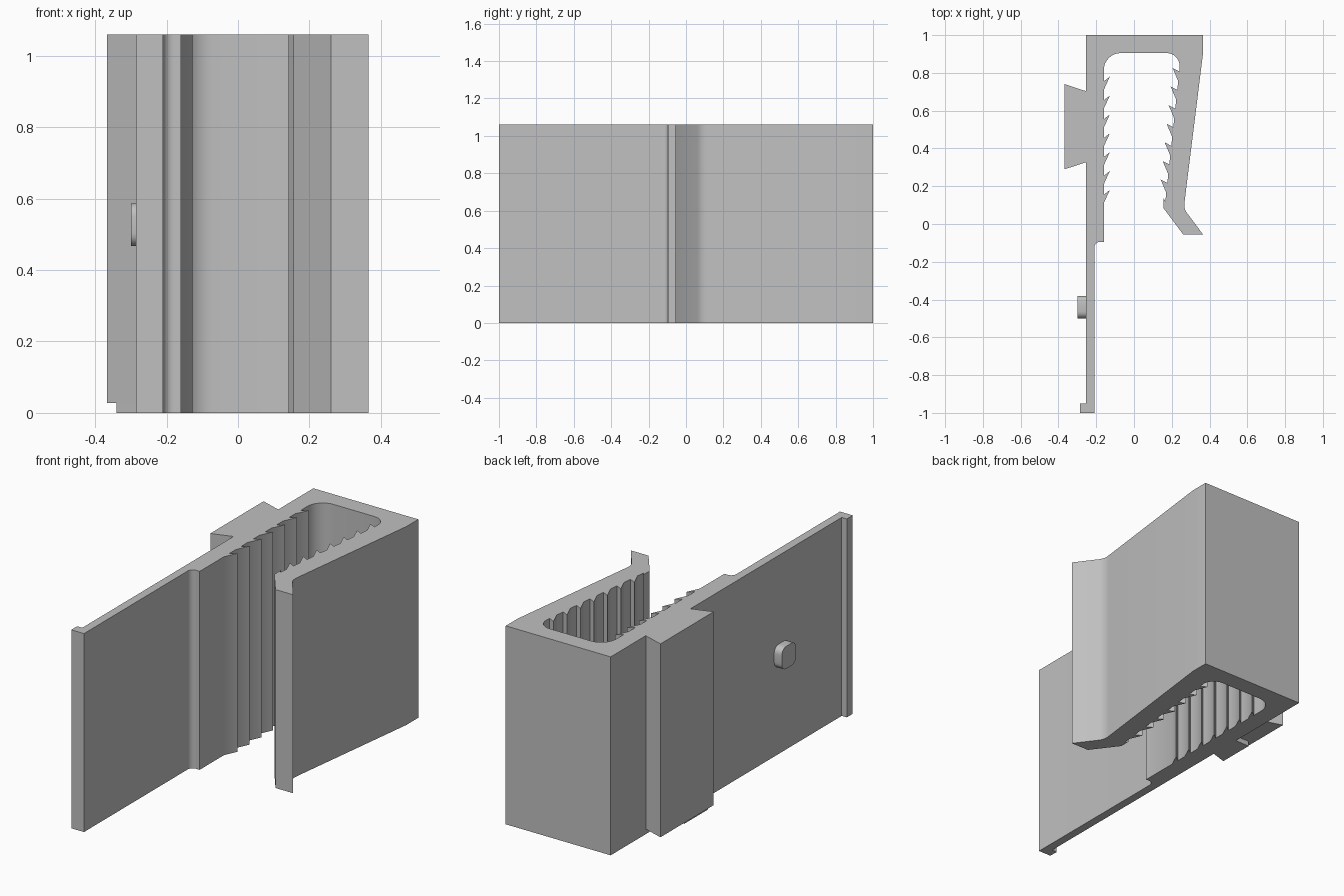
import bpy, bmesh
from math import sin, cos, radians
from mathutils import Matrix

cube = bpy.data.objects.get("Cube")
if cube:
    bpy.data.objects.remove(cube, do_unlink=True)

HEIGHT = 1.06

grey = bpy.data.materials.new("plain grey")
grey.use_nodes = True
grey.diffuse_color = (0.53, 0.53, 0.53, 1)
grey.node_tree.nodes["Principled BSDF"].inputs["Base Color"].default_value = grey.diffuse_color


def arc(cx, cy, r, start, end, steps=8):
    """Points along a circular arc, angles in degrees."""
    angles = [radians(start + (end - start) * i / steps) for i in range(steps + 1)]
    return [(cx + r * cos(a), cy + r * sin(a)) for a in angles]


def prism(name, profile, low, high, matrix=None):
    """Extrude a closed outline from low to high."""
    bm = bmesh.new()
    face = bm.faces.new([bm.verts.new((x, y, low)) for x, y in profile])
    grown = bmesh.ops.extrude_face_region(bm, geom=[face])
    top = [v for v in grown["geom"] if isinstance(v, bmesh.types.BMVert)]
    bmesh.ops.translate(bm, verts=top, vec=(0, 0, high - low))
    if matrix:
        bm.transform(matrix)
    bmesh.ops.recalc_face_normals(bm, faces=bm.faces)
    mesh = bpy.data.meshes.new(name)
    bm.to_mesh(mesh)
    bm.free()
    mesh.materials.append(grey)
    obj = bpy.data.objects.new(name, mesh)
    bpy.context.collection.objects.link(obj)
    bpy.ops.object.select_all(action="DESELECT")
    obj.select_set(True)
    bpy.context.view_layer.objects.active = obj
    bpy.ops.object.shade_smooth_by_angle(angle=radians(28))
    return obj


# Outer side of the clip: lip, back plate, closed end and sprung arm
outline = [(-0.21, -1), (-0.285, -1), (-0.285, -0.95), (-0.255, -0.95),
           (-0.255, 1), (0.365, 1), (0.365, 0.9)]
outline += [(0.268, 0.12), (0.266, 0.1), (0.269, 0.08), (0.278, 0.062)]
outline += [(0.365, -0.055), (0.26, -0.055), (0.155, 0.085)]


# Barbs on the sloping arm, from the mouth inwards
def arm_x(y):
    return 0.167 + 0.107 * (y - 0.13)


outline += [(0.155, 0.14), (arm_x(0.12), 0.12)]
for i in range(7):
    tip = 0.235 + 0.0985 * i
    outline += [(arm_x(tip - 0.07), tip - 0.07),
                (arm_x(tip) - 0.037, tip),
                (arm_x(tip - 0.018), tip - 0.018)]

# Rounded pocket end
outline += arc(0.172, 0.835, 0.07, 0, 90)
outline += arc(-0.07, 0.815, 0.09, 90, 180)

# Barbs on the straight wall, from the pocket outwards
for i in range(7):
    tip = 0.78 - 0.1 * i
    outline += [(-0.16, tip - 0.025), (-0.128, tip), (-0.16, tip - 0.07)]

# Cove where the thick wall steps down to the plate
outline += [(-0.16, -0.095)] + arc(-0.18, -0.125, 0.03, 90, 180)
prism("clip_body", outline, 0, HEIGHT)

# Dovetail rail and the small foot below it
prism("dovetail_rail", [(-0.25, 0.328), (-0.367, 0.29), (-0.367, 0.74), (-0.25, 0.702)],
      0.027, HEIGHT)
prism("rail_foot", [(-0.25, 0.328), (-0.34, 0.3), (-0.34, 0.5), (-0.25, 0.5)], 0, 0.027)

# Rounded locating button on the plate
half, r = 0.06, 0.036
button = []
for i, (sx, sy) in enumerate([(1, 1), (-1, 1), (-1, -1), (1, -1)]):
    button += arc(sx * (half - r), sy * (half - r), r, 90 * i, 90 * i + 90, 5)
turn = Matrix.Translation((0, -0.44, 0.527)) @ Matrix.Rotation(radians(-90), 4, "Y")
prism("locating_button", button, 0.25, 0.3, turn)
